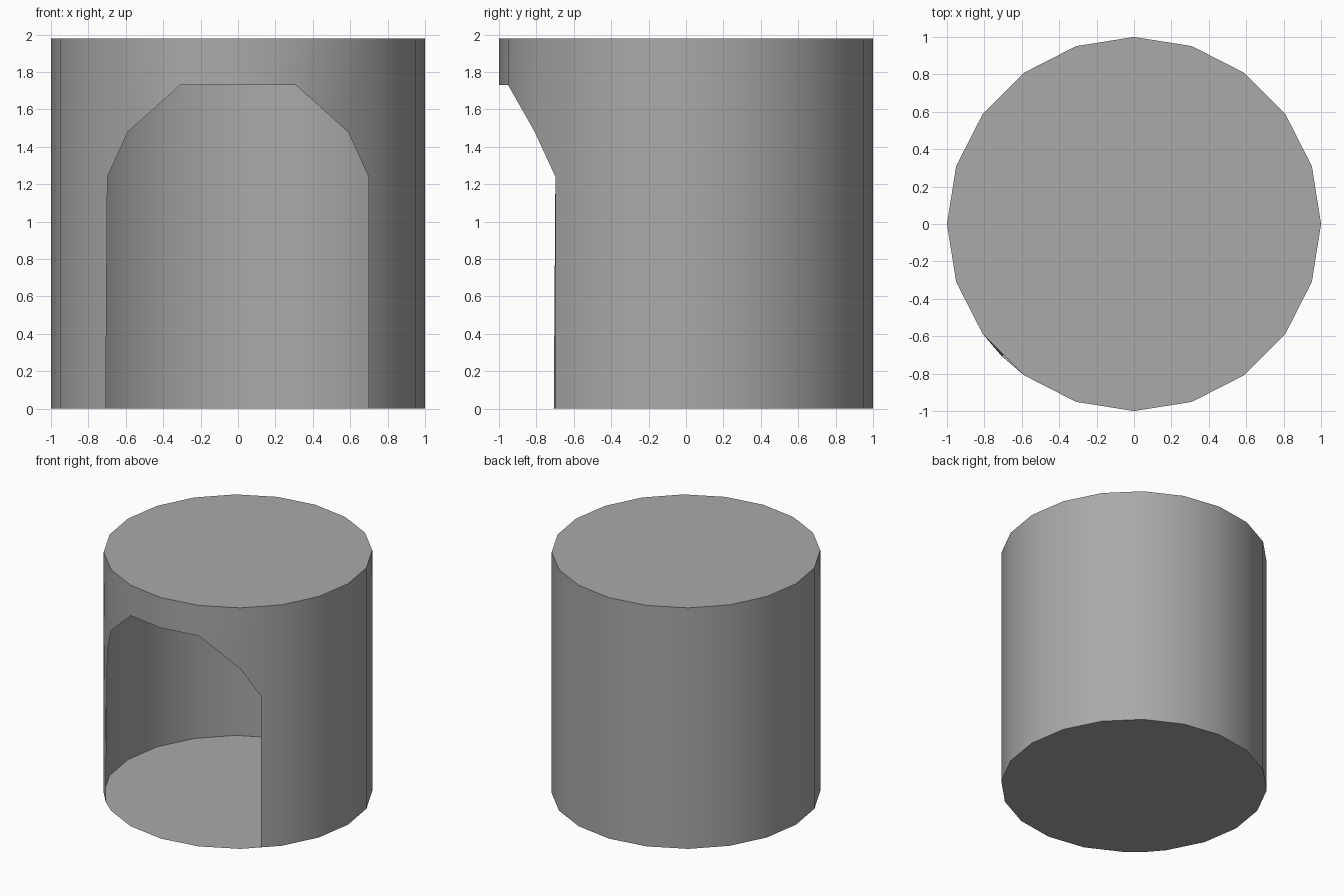
import bpy
import bmesh
from math import sin, cos, radians

cube = bpy.data.objects.get("Cube")
if cube:
    bpy.data.objects.remove(cube)

HEIGHT = 1.98
STEP = 18
SPRING = 1.24
# Arch underside height by angle away from the front
ARCH = {0: 1.73, 18: 1.73, 36: 1.48, 45: SPRING}

grey = bpy.data.materials.new("plain grey")
grey.use_nodes = True
colour = (0.4, 0.4, 0.4, 1)
grey.diffuse_color = colour
grey.node_tree.nodes["Principled BSDF"].inputs["Base Color"].default_value = colour

bm = bmesh.new()
verts = {}


def point(angle, z):
    """Shared vertex on the twenty-sided drum, angle measured from the front."""
    r = cos(radians(STEP / 2)) if abs(angle) == 45 else 1
    key = (angle % 360, z)
    if key not in verts:
        a = radians(angle)
        verts[key] = bm.verts.new((r * sin(a), -r * cos(a), z))
    return verts[key]


# Wall over the arched doorway
lintel = [-45, -36, -18, 0, 18, 36, 45]
for a, b in zip(lintel, lintel[1:]):
    bm.faces.new([point(a, ARCH[abs(a)]), point(b, ARCH[abs(b)]),
                  point(b, HEIGHT), point(a, HEIGHT)])

# Full-height wall around the sides and back, with door jambs at both ends
wall = [45] + list(range(54, 307, STEP)) + [315]
for a, b in zip(wall, wall[1:]):
    loop = [point(a, 0), point(b, 0)]
    if b == 315:
        loop.append(point(b, SPRING))
    loop += [point(b, HEIGHT), point(a, HEIGHT)]
    if a == 45:
        loop.append(point(a, SPRING))
    bm.faces.new(loop)

# Floor and flat roof
around = [0, 18, 36] + wall + [324, 342]
bm.faces.new([point(a, HEIGHT) for a in around])
bm.faces.new([point(a, 0) for a in reversed(around)])

mesh = bpy.data.meshes.new("drum_shell")
bm.to_mesh(mesh)
bm.free()
mesh.materials.append(grey)
drum = bpy.data.objects.new("drum_shell", mesh)
bpy.context.collection.objects.link(drum)

# Smooth round wall with crisp rims
bpy.context.view_layer.objects.active = drum
drum.select_set(True)
bpy.ops.object.shade_smooth_by_angle(angle=radians(30))
